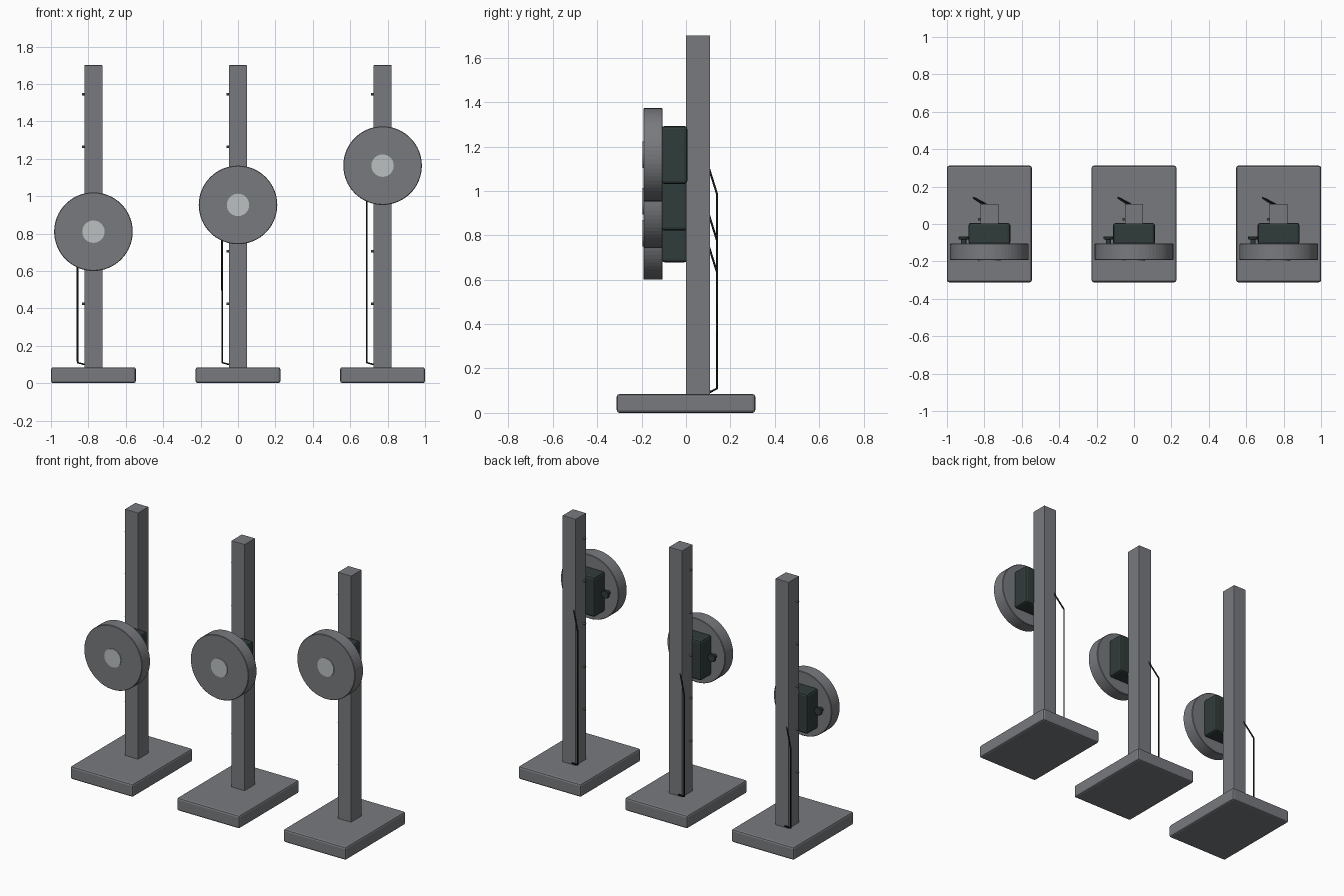
import bpy
import math
from mathutils import Vector

cube = bpy.data.objects.get("Cube")
if cube:
    bpy.data.objects.remove(cube, do_unlink=True)


def material(name, rgb):
    mat = bpy.data.materials.new(name)
    mat.use_nodes = True
    mat.diffuse_color = (*rgb, 1)
    mat.node_tree.nodes["Principled BSDF"].inputs["Base Color"].default_value = (*rgb, 1)
    return mat


GREY = material("steel grey", (0.19, 0.195, 0.21))
PALE = material("pale grey", (0.5, 0.53, 0.53))
DARK = material("dark green grey", (0.03, 0.045, 0.042))
BLACK = material("cable black", (0.012, 0.017, 0.016))


def finish(name, mat, bevel=0.0, segments=2):
    obj = bpy.context.object
    obj.name = name
    obj.data.materials.append(mat)
    if bevel:
        mod = obj.modifiers.new("Bevel", "BEVEL")
        mod.width = bevel
        mod.segments = segments
    return obj


def box(name, low, high, mat, bevel=0.0):
    low, high = Vector(low), Vector(high)
    bpy.ops.mesh.primitive_cube_add(size=1, location=(low + high) / 2)
    bpy.context.object.scale = high - low
    bpy.ops.object.transform_apply(location=False, rotation=False, scale=True)
    return finish(name, mat, bevel)


def rod(name, start, end, radius, sides, mat, bevel=0.0):
    start, end = Vector(start), Vector(end)
    bpy.ops.mesh.primitive_cylinder_add(
        vertices=sides, radius=radius, depth=(end - start).length,
        location=(start + end) / 2,
        rotation=(end - start).to_track_quat("Z", "Y").to_euler())
    return finish(name, mat, bevel, 1)


def cable(name, points, mat):
    curve = bpy.data.curves.new(name, "CURVE")
    curve.dimensions = "3D"
    curve.bevel_depth = 0.005
    curve.bevel_resolution = 1
    curve.use_fill_caps = True
    spline = curve.splines.new("POLY")
    spline.points.add(len(points) - 1)
    for point, co in zip(spline.points, points):
        point.co = (*co, 1)
    curve.materials.append(mat)
    bpy.context.collection.objects.link(bpy.data.objects.new(name, curve))


def stand(side, x, z):
    # base plate and upright
    box(side + "_base", (x - 0.227, -0.312, 0), (x + 0.227, 0.312, 0.085), GREY, 0.012)
    box(side + "_post", (x - 0.048, 0, 0.08), (x + 0.048, 0.108, 1.7), GREY, 0.002)

    # motor housing, wheel and hub
    box(side + "_housing", (x - 0.112, -0.11, z - 0.132),
        (x + 0.112, 0.006, z + 0.13), DARK, 0.014)
    rod(side + "_wheel", (x, -0.105, z), (x, -0.192, z), 0.21, 64, GREY, 0.003)
    rod(side + "_hub", (x, -0.18, z), (x, -0.197, z), 0.06, 24, PALE)

    # knob beside the housing
    rod(side + "_knob_stem", (x - 0.137, -0.107, z), (x - 0.137, -0.078, z), 0.014, 12, DARK)
    rod(side + "_knob", (x - 0.137, -0.082, z), (x - 0.137, -0.066, z), 0.027, 16, DARK, 0.003)

    # row of pegs on the side of the upright
    for i in range(5):
        peg_z = 0.425 + 0.28 * i
        rod(f"{side}_peg_{i + 1}", (x - 0.045, 0.025, peg_z),
            (x - 0.062, 0.025, peg_z), 0.007, 8, GREY)

    # cable from the upright down to the base
    cable(side + "_cable", [
        (x - 0.025, 0.1, z - 0.05), (x - 0.085, 0.14, z - 0.178),
        (x - 0.085, 0.14, 0.11), (x - 0.01, 0.1, 0.09)], BLACK)


for side, x, z in (("right", -0.773, 0.81), ("middle", 0, 0.953), ("left", 0.773, 1.163)):
    stand(side, x, z)
